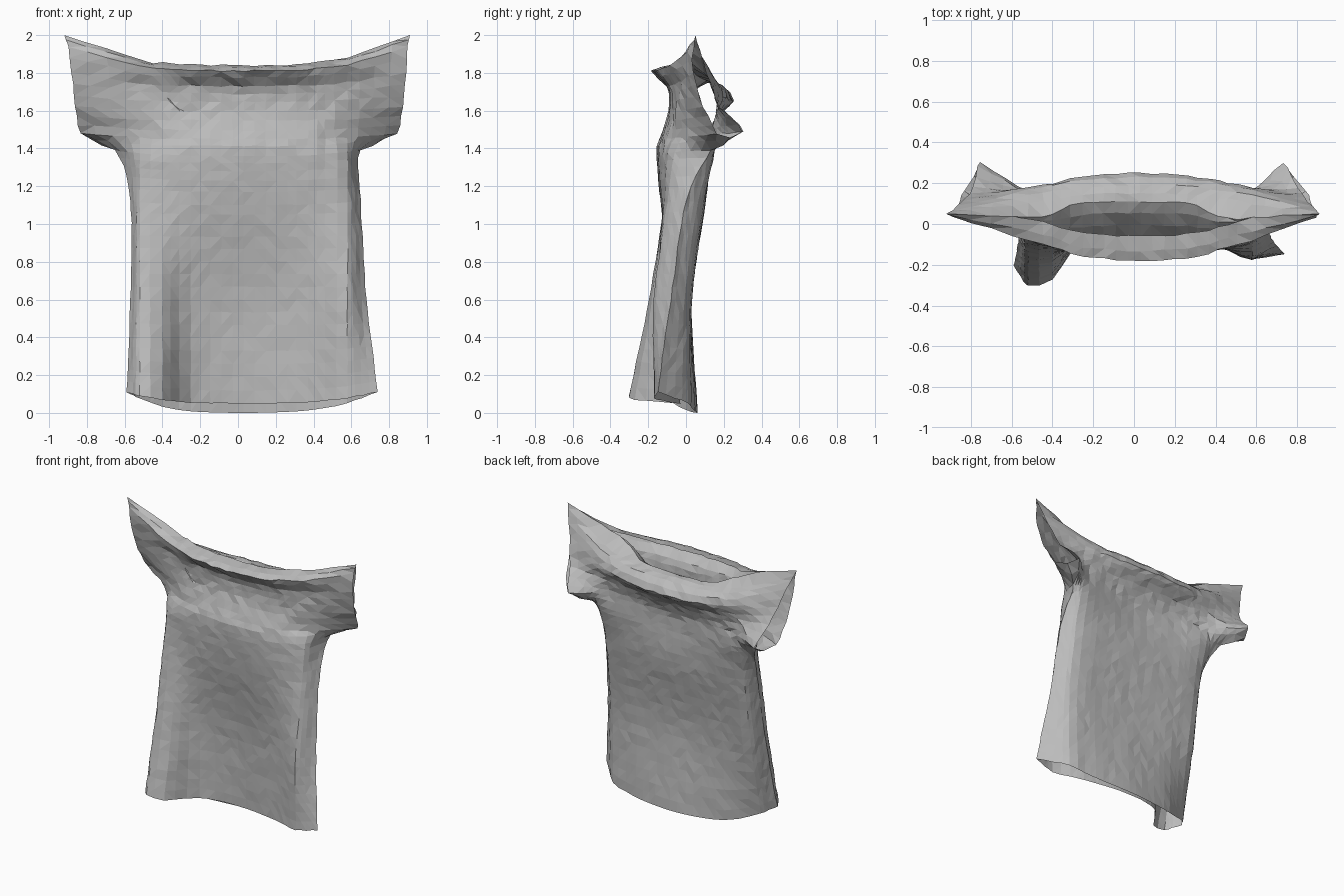
import bpy, bmesh, random
from mathutils import Vector

random.seed(4)
cube = bpy.data.objects.get("Cube")
if cube:
    bpy.data.objects.remove(cube, do_unlink=True)

# Cloth colour
cloth = bpy.data.materials.new("grey cloth")
cloth.use_nodes = True
grey = (0.5, 0.5, 0.5, 1)
cloth.diffuse_color = grey
cloth.node_tree.nodes["Principled BSDF"].inputs["Base Color"].default_value = grey

INNER_COLUMNS = (-.52, -.4, -.25, .03, .31, .46, .58)
COLUMN_STEPS = (4, 2, 3, 5, 5, 3, 2, 4)
ROW_STEPS = (8, 8, 5, 2, 3, 3, 2, 2)
ARMPIT = 3        # control row where the side seam ends and the sleeve starts
FLAP_STEPS = 3    # rows in the collar flap tucked inside the neck

# Rows from hem to rolled collar: centre z, edge z, left x, right x, depths across
FRONT = (
    (.05, .11, -.59, .74, (-.2, -.3, -.27, -.08, -.03, -.07, -.12, -.17, -.15)),
    (.6, .6, -.57, .68, (-.1, -.19, -.18, -.08, -.05, -.08, -.13, -.17, -.08)),
    (1.1, 1.12, -.57, .65, (.0, -.1, -.12, -.13, -.13)),
    (1.36, 1.39, -.65, .65, (.13, -.06, -.11, -.14, -.155)),
    (1.45, 1.48, -.83, .84, (.16, -.02, -.08, -.12, -.14)),
    (1.6, 1.62, -.86, .87, (.09, -.03, -.06, -.08, -.09)),
    (1.73, 1.8, -.88, .89, (.04, -.04, -.07, -.09, -.1)),
    (1.81, 1.94, -.9, .9, (.04, -.08, -.11, -.16, -.18)),
    (1.84, 2.0, -.92, .91, (.05, .03, .0, -.04, -.06)),
)
BACK = (
    (.0, .11, -.59, .74, (-.2, -.11, -.04, .02, .06, .05, .03, .01, -.15)),
    (.6, .6, -.57, .68, (-.1, .0, .02, .03, .03, .03, .03, .01, -.08)),
    (1.1, 1.12, -.57, .65, (.0, .08, .1, .1, .1)),
    (1.36, 1.39, -.65, .65, (.13, .15, .14, .12, .1)),
    (1.46, 1.49, -.75, .73, (.3, .16, .14, .12, .11)),
    (1.57, 1.62, -.79, .8, (.18, .16, .16, .16, .17)),
    (1.65, 1.8, -.84, .85, (.11, .18, .2, .23, .25)),
    (1.73, 1.92, -.89, .89, (.07, .14, .16, .18, .19)),
    (1.75, 2.0, -.92, .91, (.05, .05, .08, .1, .11)),
)


def spline(points, t):
    """Smooth curve through evenly numbered control points."""
    last = len(points) - 1
    i = min(int(t), last - 1)
    f = t - i
    b, c = points[i], points[i + 1]
    a = points[i - 1] if i else b * 2 - c
    d = points[i + 2] if i + 2 <= last else c * 2 - b
    return (b * 2 + (c - a) * f + (a * 2 - b * 5 + c * 4 - d) * f ** 2
            + (b * 3 - a - c * 3 + d) * f ** 3) / 2


def control_row(zc, ze, left, right, depths):
    if len(depths) == 5:
        depths = depths + depths[-2::-1]
    xs = (left, *INNER_COLUMNS, right)
    return [Vector((x, y, zc + (ze - zc) * abs(x / (left if x < 0 else right)) ** 3))
            for x, y in zip(xs, depths)]


def parameters(steps):
    return [i + k / n for i, n in enumerate(steps) for k in range(n)] + [len(steps)]


row_params, column_params = parameters(ROW_STEPS), parameters(COLUMN_STEPS)
columns = len(column_params) - 1


def panel(rows):
    """Dense grid of points for one cloth panel."""
    controls = [control_row(*r) for r in rows]
    return [[spline([spline(c, s) for c in controls], t) for s in column_params]
            for t in row_params]


front, back = panel(FRONT), panel(BACK)

# Sew the side seams, and let the collar rise to meet the sewn shoulders
for i, t in enumerate(row_params):
    if t <= ARMPIT:
        for j in (0, columns):
            back[i][j] = front[i][j].copy()
openness = []
for j in range(columns + 1):
    closeness = min(max((abs(front[-1][j].x) - .3) / .25, 0), 1)
    back[-1][j] = back[-1][j].lerp(front[-1][j], closeness)
    openness.append(1 - closeness)

# Back collar flap dropping inside the neck
collar = back[-1]
for k in range(1, FLAP_STEPS + 1):
    f = k / FLAP_STEPS
    back.append([p + Vector((0, -.17 * f, -.17 * f ** 1.5)) * w
                 for p, w in zip(collar, openness)])

bm = bmesh.new()


def add_panel(grid):
    verts = [[bm.verts.new(p) for p in row] for row in grid]
    for low, high in zip(verts, verts[1:]):
        for j in range(columns):
            bm.faces.new((low[j], low[j + 1], high[j + 1], high[j]))
    return verts


front_verts, back_verts = add_panel(front), add_panel(back)

# Sleeve undersides between the front and back sleeve edges
first = row_params.index(ARMPIT)
for j in (0, columns):
    strips = []
    for i in range(first, first + ROW_STEPS[ARMPIT] + 1):
        a, b = front_verts[i][j], back_verts[i][j]
        sag = Vector((0, 0, -.03 if i > first else 0))
        strips.append((a, bm.verts.new((a.co + b.co) / 2 + sag), b))
    for low, high in zip(strips, strips[1:]):
        for k in range(2):
            bm.faces.new((low[k], low[k + 1], high[k + 1], high[k]))

bmesh.ops.remove_doubles(bm, verts=bm.verts, dist=.0005)
bmesh.ops.dissolve_degenerate(bm, edges=bm.edges, dist=.0005)

# Light crumpling of the cloth
for v in bm.verts:
    if .03 < v.co.z < 1.95:
        rough = .0025 if v.co.z < 1.4 else .005
        v.co += Vector([random.uniform(-rough, rough) for _ in range(3)])

bmesh.ops.triangulate(bm, faces=bm.faces)
bmesh.ops.recalc_face_normals(bm, faces=bm.faces)
mesh = bpy.data.meshes.new("shirt")
bm.to_mesh(mesh)
bm.free()
mesh.materials.append(cloth)
shirt = bpy.data.objects.new("shirt", mesh)
bpy.context.collection.objects.link(shirt)
